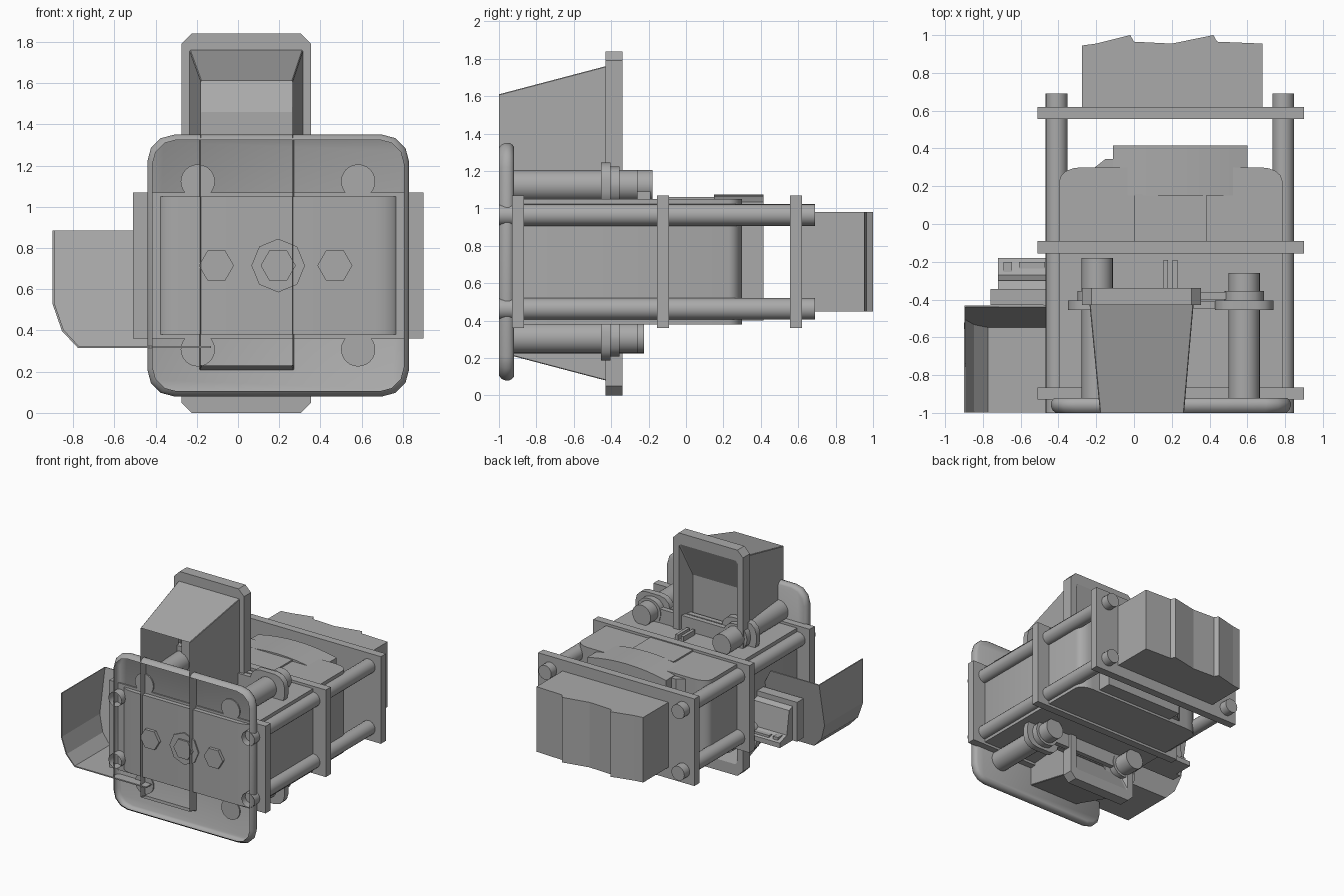
import bpy, bmesh, math

if "Cube" in bpy.data.objects:
    bpy.data.objects.remove(bpy.data.objects["Cube"])

metal = bpy.data.materials.new("grey metal")
metal.use_nodes = True
GREY = (0.4, 0.4, 0.4, 1)
metal.diffuse_color = GREY
metal.node_tree.nodes["Principled BSDF"].inputs["Base Color"].default_value = GREY

MID = 0.195  # centre line of the machine


def finish(name, bm, smooth=False):
    bmesh.ops.recalc_face_normals(bm, faces=bm.faces)
    mesh = bpy.data.meshes.new(name)
    bm.to_mesh(mesh)
    bm.free()
    mesh.materials.append(metal)
    ob = bpy.data.objects.new(name, mesh)
    bpy.context.collection.objects.link(ob)
    if smooth:
        bpy.context.view_layer.objects.active = ob
        bpy.ops.object.select_all(action='DESELECT')
        ob.select_set(True)
        bpy.ops.object.shade_smooth_by_angle(angle=math.radians(40))
    return ob


def loft(name, loops, open_front=False, smooth=False):
    """Skin a row of equal-length point loops; the first end may stay open."""
    bm = bmesh.new()
    rings = [[bm.verts.new(p) for p in loop] for loop in loops]
    n = len(rings[0])
    for a, b in zip(rings, rings[1:]):
        for i in range(n):
            j = (i + 1) % n
            bm.faces.new((a[i], a[j], b[j], b[i]))
    if not open_front:
        bm.faces.new(rings[0])
    bm.faces.new(rings[-1])
    return finish(name, bm, smooth)


def box(name, x, y, z):
    corners = [(x[0], z[0]), (x[1], z[0]), (x[1], z[1]), (x[0], z[1])]
    return loft(name, [[(u, d, v) for u, v in corners] for d in y])


def rod(name, x, z, r, y0, y1, sides=20, open_front=False):
    ring = [(x + r * math.cos(math.tau * i / sides), z + r * math.sin(math.tau * i / sides))
            for i in range(sides)]
    return loft(name, [[(u, d, v) for u, v in ring] for d in (y0, y1)],
                open_front, smooth=sides > 8)


def cut_rect(x0, x1, z0, z1, c, y):
    """Rectangle with cut corners, standing at depth y."""
    pts = [(x0 + c, z0), (x1 - c, z0), (x1, z0 + c), (x1, z1 - c),
           (x1 - c, z1), (x0 + c, z1), (x0, z1 - c), (x0, z0 + c)]
    return [(u, y, v) for u, v in pts]


def round_corners(x0, x1, y0, y1, rx, ry, steps=4):
    """Flat outline with elliptical corners."""
    pts = []
    for cx, cy, start in ((x1 - rx, y1 - ry, 0), (x0 + rx, y1 - ry, 1),
                          (x0 + rx, y0 + ry, 2), (x1 - rx, y0 + ry, 3)):
        for k in range(steps + 1):
            a = (start + k / steps) * math.pi / 2
            pts.append((cx + rx * math.cos(a), cy + ry * math.sin(a)))
    return pts


def round_rect(x0, x1, z0, z1, r, y, steps=3):
    return [(u, y, v) for u, v in round_corners(x0, x1, z0, z1, r, r, steps)]


# Shallow rounded tray, open at the front
loft("front_tray", [round_rect(-0.44 + i, 0.83 - i, 0.08 + i, 1.35 - i, 0.13 - i / 2, y)
                    for i, y in ((0.025, -1.0), (0.008, -0.985), (0, -0.965),
                                 (0, -0.945), (0.008, -0.93), (0.02, -0.92))],
     open_front=True, smooth=True)

# Three clamping plates and four tie rods
for label, y in (("front", -0.93), ("middle", -0.155), ("rear", 0.555)):
    box(label + "_clamp_plate", (-0.51, 0.90), (y, y + 0.065), (0.36, 1.07))
for x in (-0.41, 0.79):
    for z in (0.463, 0.965):
        rod("tie_rod", x, z, 0.058, -1.0, 0.69, open_front=True)

# Main body with rounded upright corners, and the bolts on its front
outline = round_corners(-0.395, 0.785, -0.965, 0.30, 0.115, 0.07)
loft("main_body", [[(x, y, z) for x, y in outline] for z in (0.38, 1.05)], smooth=True)
rod("bolt_washer", MID, 0.715, 0.13, -0.975, -0.95, 8)
for x in (-0.105, MID, 0.47):
    rod("front_bolt", x, 0.715, 0.085, -0.99, -0.95, 6)

# Rear housing with a gently arched top, its shoulder and the raised top panels
arch = [(-0.11, 0.40), (0.60, 0.40)]
for k in range(9):
    t = 1 - k / 4
    arch.append((0.245 + 0.355 * t, 1.075 - 0.04 * t * t))
loft("rear_housing", [[(x, y, z) for x, z in arch] for y in (0.15, 0.415)], smooth=True)
shoulder = [(-0.22, 0.29), (-0.11, 0.29), (-0.11, 0.345), (-0.15, 0.345)]
loft("housing_shoulder", [[(x, y, z) for x, y in shoulder] for z in (0.42, 1.03)])
box("top_panel", (0.0, 0.385), (-0.15, 0.16), (1.04, 1.062))
for x in (0.155, 0.205):
    box("top_rib", (x, x + 0.025), (-0.34, -0.19), (1.04, 1.09))

# Tall hopper, open at the front, with a flange and a shallow tapered recess behind
loft("hopper", [
    cut_rect(-0.18, 0.265, 0.23, 1.61, 0.004, -1.0),
    cut_rect(-0.235, 0.315, 0.08, 1.76, 0.004, -0.43),
    cut_rect(-0.275, 0.355, 0.0, 1.84, 0.05, -0.43),
    cut_rect(-0.275, 0.355, 0.0, 1.84, 0.05, -0.34),
    cut_rect(-0.22, 0.30, 0.09, 1.75, 0.012, -0.34),
    cut_rect(-0.18, 0.265, 0.38, 1.46, 0.004, -0.47)], open_front=True)

# Guide cylinders above and below, with their collar bars
for label, z, ends in (("upper", 1.123, (-0.18, -0.26)), ("lower", 0.308, (-0.225, -0.26))):
    for x, end in zip((-0.195, 0.583), ends):
        rod(label + "_cylinder", x, z, 0.083, -0.93, end, 24)
    sgn = 1 if z > 0.7 else -1
    for y0, y1, grow in ((-0.455, -0.405, 0.155), (-0.405, -0.355, 0.105)):
        for x in (-0.195, 0.583):
            h = 0.122 if grow > 0.12 else 0.1
            loft(label + "_collar", [round_rect(x - grow, x + grow, z - h, z + h, 0.09, y)
                                     for y in (y0, y1)], smooth=True)
        lo, hi = sorted((z - sgn * 0.09, z + sgn * 0.04))
        box(label + "_collar_bar", (-0.2, 0.59), (y0 + 0.005, y1 - 0.005), (lo, hi))

# Block behind the rear plate with two ramped back panels
block = [(-0.275, 0.61), (0.68, 0.61), (0.68, 0.955), (0.44, 0.965), (0.42, 1.0),
         (0.2, 0.955), (0.0, 0.965), (-0.02, 1.0), (-0.2, 0.955), (-0.275, 0.945)]
loft("rear_block", [[(x, y, z) for x, y in block] for z in (0.45, 0.98)])

# Side scoop: thin sheet, open at the top and front, sloping back wall
profile = [(-0.46, 0.885), (-0.895, 0.885), (-0.895, 0.53), (-0.85, 0.40), (-0.775, 0.32), (-0.13, 0.32)]
bm = bmesh.new()
front = [bm.verts.new((x, -0.997, z)) for x, z in profile[1:]]
back = [bm.verts.new((x, -0.435 - 0.11 * (0.885 - z) / 0.565, z)) for x, z in profile]
for i in range(len(front) - 1):
    bm.faces.new((front[i], front[i + 1], back[i + 2], back[i + 1]))
bm.faces.new(back)
scoop = finish("side_scoop", bm)
sheet = scoop.modifiers.new("thickness", 'SOLIDIFY')
sheet.thickness = 0.01
sheet.offset = 0

# Control console beside the scoop, with a sloping face
side = [(-0.35, 0.42), (-0.18, 0.42), (-0.18, 0.46), (-0.27, 0.49), (-0.30, 0.68), (-0.35, 0.70)]
loft("console", [[(x, y, z) for y, z in side] for x in (-0.72, -0.40)])
box("console_mount", (-0.76, -0.40), (-0.43, -0.345), (0.42, 0.74))
box("console_button", (-0.69, -0.645), (-0.255, -0.20), (0.45, 0.49))
box("console_slot", (-0.61, -0.47), (-0.235, -0.20), (0.45, 0.485))
